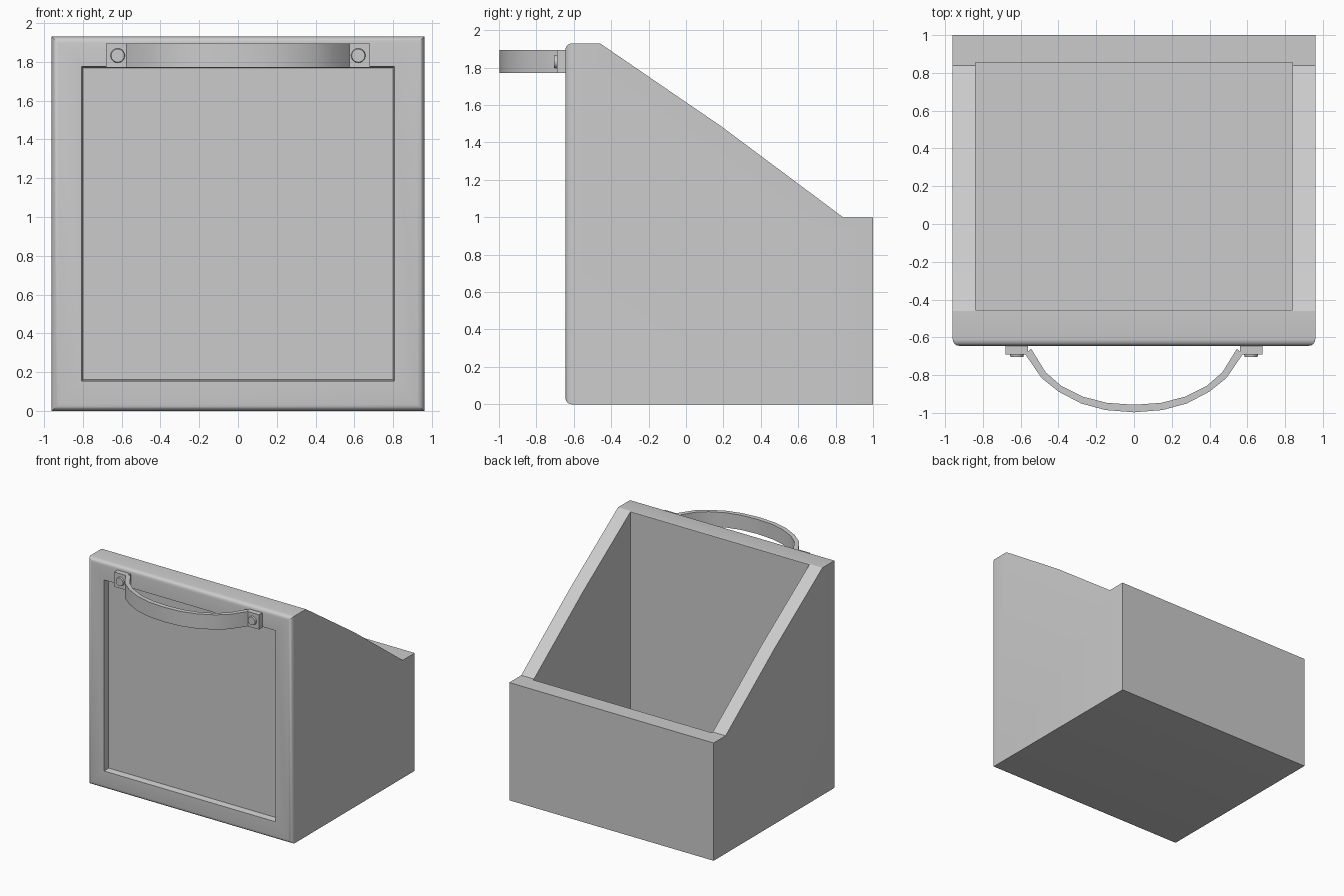
import bpy, bmesh
from mathutils import Vector, Matrix

if "Cube" in bpy.data.objects:
    bpy.data.objects.remove(bpy.data.objects["Cube"])


def finish(bm, name):
    bmesh.ops.recalc_face_normals(bm, faces=bm.faces[:])
    mesh = bpy.data.meshes.new(name)
    bm.to_mesh(mesh)
    bm.free()
    ob = bpy.data.objects.new(name, mesh)
    bpy.context.collection.objects.link(ob)
    return ob


def smooth(ob, angle=0.6):
    bpy.ops.object.select_all(action='DESELECT')
    ob.select_set(True)
    bpy.context.view_layer.objects.active = ob
    bpy.ops.object.shade_smooth_by_angle(angle=angle)


def prism(points, direction):
    bm = bmesh.new()
    face = bm.faces.new([bm.verts.new(p) for p in points])
    res = bmesh.ops.extrude_face_region(bm, geom=[face])
    verts = [g for g in res['geom'] if isinstance(g, bmesh.types.BMVert)]
    bmesh.ops.translate(bm, verts=verts, vec=direction)
    bmesh.ops.recalc_face_normals(bm, faces=bm.faces[:])
    return bm


def box(lo, hi):
    bm = bmesh.new()
    lo, hi = Vector(lo), Vector(hi)
    bmesh.ops.create_cube(bm, size=1, matrix=Matrix.Translation((lo + hi) / 2)
                          @ Matrix.Diagonal((hi - lo).to_4d()))
    return bm


def front_face(bm):
    faces = [f for f in bm.faces if f.normal.y < -0.99]
    return max(faces, key=lambda f: f.calc_area())


# Bin body: side profile with sloping rim, rounded front edges, recessed panel
FRONT = -0.645
profile = [(FRONT, 0), (FRONT, 1.93), (-0.46, 1.93), (0.19, 1.485),
           (0.84, 1.0), (1.0, 1.0), (1.0, 0)]
bm = prism([(-0.96, y, z) for y, z in profile], (1.92, 0, 0))
bmesh.ops.bevel(bm, geom=list(front_face(bm).edges), offset=0.035,
                segments=4, profile=0.5, affect='EDGES')
bm.normal_update()
panel = front_face(bm)
bmesh.ops.inset_region(bm, faces=[panel], thickness=0.168)
bmesh.ops.inset_region(bm, faces=[panel], thickness=0.012, depth=-0.05)
body = finish(bm, "bin_body")

# Hollow interior
cutter = finish(box((-0.84, -0.455, 0.12), (0.84, 0.855, 2.5)), "cavity_cutter")
cutter.hide_render = True
mod = body.modifiers.new("cavity", 'BOOLEAN')
mod.operation, mod.solver, mod.object = 'DIFFERENCE', 'EXACT', cutter
bpy.context.view_layer.objects.active = body
bpy.ops.object.modifier_apply(modifier=mod.name)
bpy.data.objects.remove(cutter)
smooth(body)

# Curved strap handle
outer = [(0.575, -0.69), (0.49, -0.815), (0.40, -0.887), (0.28, -0.95),
         (0.15, -0.985), (0, -0.997)]
inner = [(0.545, -0.66), (0.468, -0.785), (0.385, -0.857), (0.268, -0.915),
         (0.143, -0.947), (0, -0.957)]


def mirrored(half):
    return half + [(-x, y) for x, y in half[-2::-1]]


loop = mirrored(outer) + mirrored(inner)[::-1]
strap = finish(prism([(x, y, 1.77) for x, y in loop], (0, 0, 0.125)), "handle_strap")
smooth(strap)

# Mounting tabs and domed rivets
for side, sx in (("left", -1), ("right", 1)):
    bm = box((sx * 0.62 - 0.06, -0.69, 1.77), (sx * 0.62 + 0.06, -0.63, 1.895))
    smooth(finish(bm, side + "_handle_tab"))

    bm = bmesh.new()
    spot = Matrix.Translation((sx * 0.62, -0.69, 1.832)) @ Matrix.Rotation(1.5707963, 4, 'X')
    bmesh.ops.create_cone(bm, cap_ends=True, segments=20, radius1=0.04,
                          radius2=0.034, depth=0.03, matrix=spot)
    smooth(finish(bm, side + "_rivet"))
